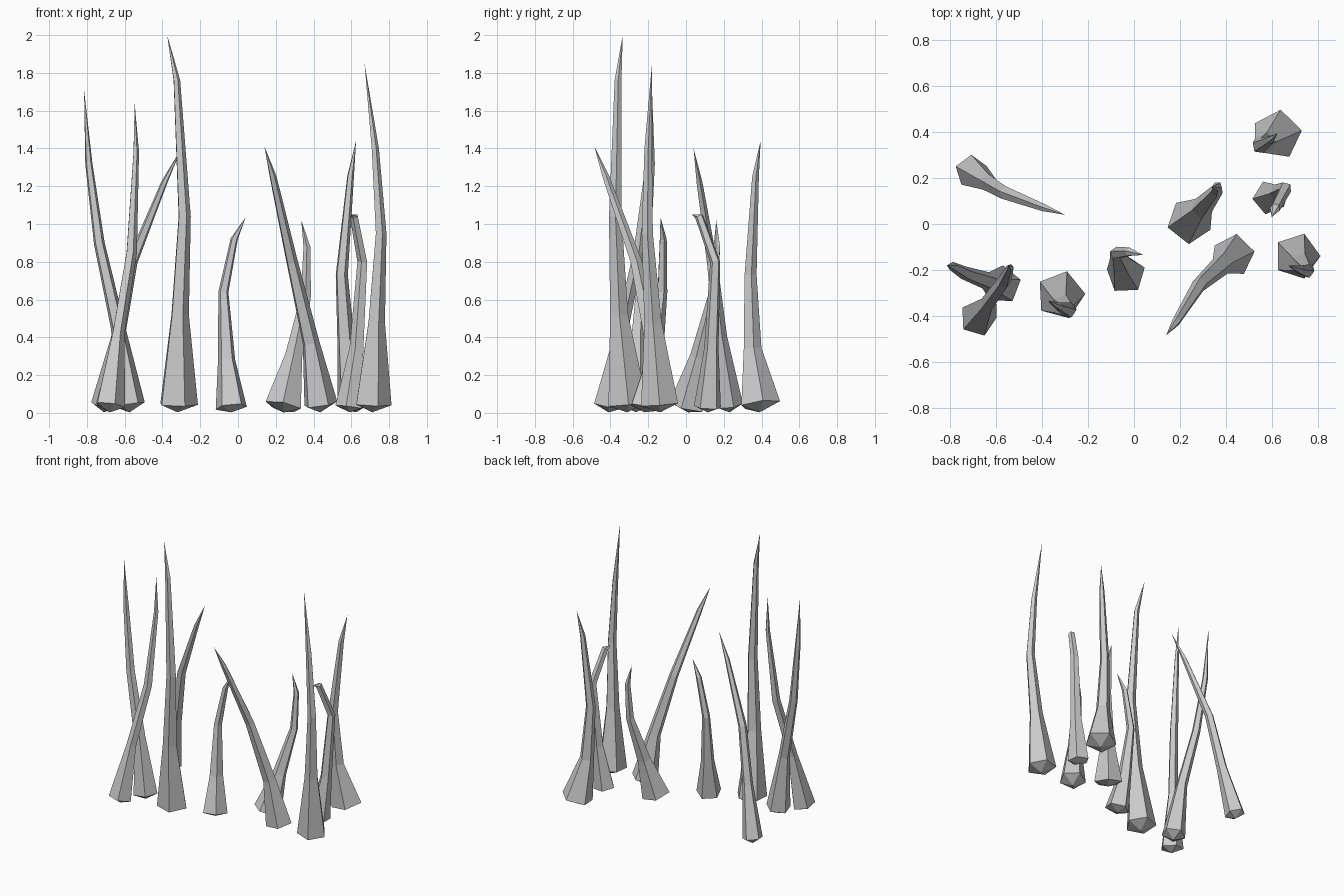
import bpy, bmesh
from math import cos, sin, radians, tau
from mathutils import Vector

SIDES = 5


def stalk(name, phase, rings, tip):
    """Five-sided tapering stalk: rings are (x, y, z, radius), ending in a point."""
    bm = bmesh.new()
    pts = [Vector(r[:3]) for r in rings] + [Vector(tip)]
    loops = []
    for i, r in enumerate(rings):
        # each ring leans with the direction of growth
        tangent = pts[i + 1] - pts[max(i - 1, 0)]
        turn = Vector((0, 0, 1)).rotation_difference(tangent)
        loop = []
        for k in range(SIDES):
            a = radians(phase) + tau * k / SIDES
            loop.append(bm.verts.new(pts[i] + turn @ Vector((r[3] * cos(a), r[3] * sin(a), 0))))
        loops.append(loop)
    top = bm.verts.new(tip)
    foot = bm.verts.new((rings[0][0], rings[0][1], 0.003))
    for k in range(SIDES):
        n = (k + 1) % SIDES
        for lo, hi in zip(loops, loops[1:]):
            bm.faces.new((lo[k], lo[n], hi[n], hi[k]))
        bm.faces.new((loops[-1][k], loops[-1][n], top))
        bm.faces.new((loops[0][n], loops[0][k], foot))
    bmesh.ops.recalc_face_normals(bm, faces=bm.faces)
    mesh = bpy.data.meshes.new(name)
    bm.to_mesh(mesh)
    bm.free()
    bpy.context.collection.objects.link(bpy.data.objects.new(name, mesh))


# left cluster
stalk("stalk_back_left", 18,
      [(-.71, .23, .04, .072), (-.635, .18, .40, .038), (-.56, .135, .80, .030),
       (-.39, .07, 1.22, .017)], (-.30, .04, 1.40))
stalk("stalk_front_left", -70,
      [(-.68, -.41, .04, .082), (-.635, -.345, .42, .035), (-.565, -.25, .85, .030),
       (-.54, -.19, 1.38, .016)], (-.547, -.18, 1.64))
stalk("stalk_outer_left", 15,
      [(-.575, -.265, .045, .085), (-.635, -.25, .45, .040), (-.735, -.215, .90, .030),
       (-.79, -.185, 1.32, .020)], (-.815, -.18, 1.71))
stalk("stalk_tallest", 3,
      [(-.32, -.31, .045, .108), (-.31, -.355, .52, .050), (-.285, -.375, 1.04, .035),
       (-.325, -.36, 1.76, .019)], (-.375, -.335, 2.0))

# middle stalks
stalk("stalk_short_middle", 20,
      [(-.035, -.22, .03, .087), (-.06, -.17, .28, .048), (-.077, -.127, .64, .028),
       (-.02, -.122, .92, .020)], (.04, -.135, 1.035))
stalk("stalk_short_back", -20,
      [(.24, .01, .035, .100), (.295, .07, .30, .048), (.36, .145, .62, .028),
       (.365, .165, .88, .019)], (.335, .16, 1.02))
stalk("stalk_leaning_front", 10,
      [(.435, -.135, .045, .093), (.385, -.175, .37, .047), (.285, -.265, .80, .032),
       (.185, -.425, 1.25, .019)], (.14, -.485, 1.41))

# right cluster
stalk("stalk_hooked", 40,
      [(.59, .115, .03, .075), (.63, .135, .34, .040), (.66, .155, .80, .028),
       (.615, .07, 1.04, .023)], (.60, .03, 1.05))
stalk("stalk_right_tall", 0,
      [(.71, -.14, .045, .103), (.73, -.175, .48, .048), (.755, -.205, .95, .031),
       (.725, -.20, 1.40, .021)], (.67, -.18, 1.85))
stalk("stalk_back_right", 10,
      [(.625, .39, .045, .110), (.572, .35, .34, .050), (.548, .34, .73, .034),
       (.595, .367, 1.25, .019)], (.625, .395, 1.44))
